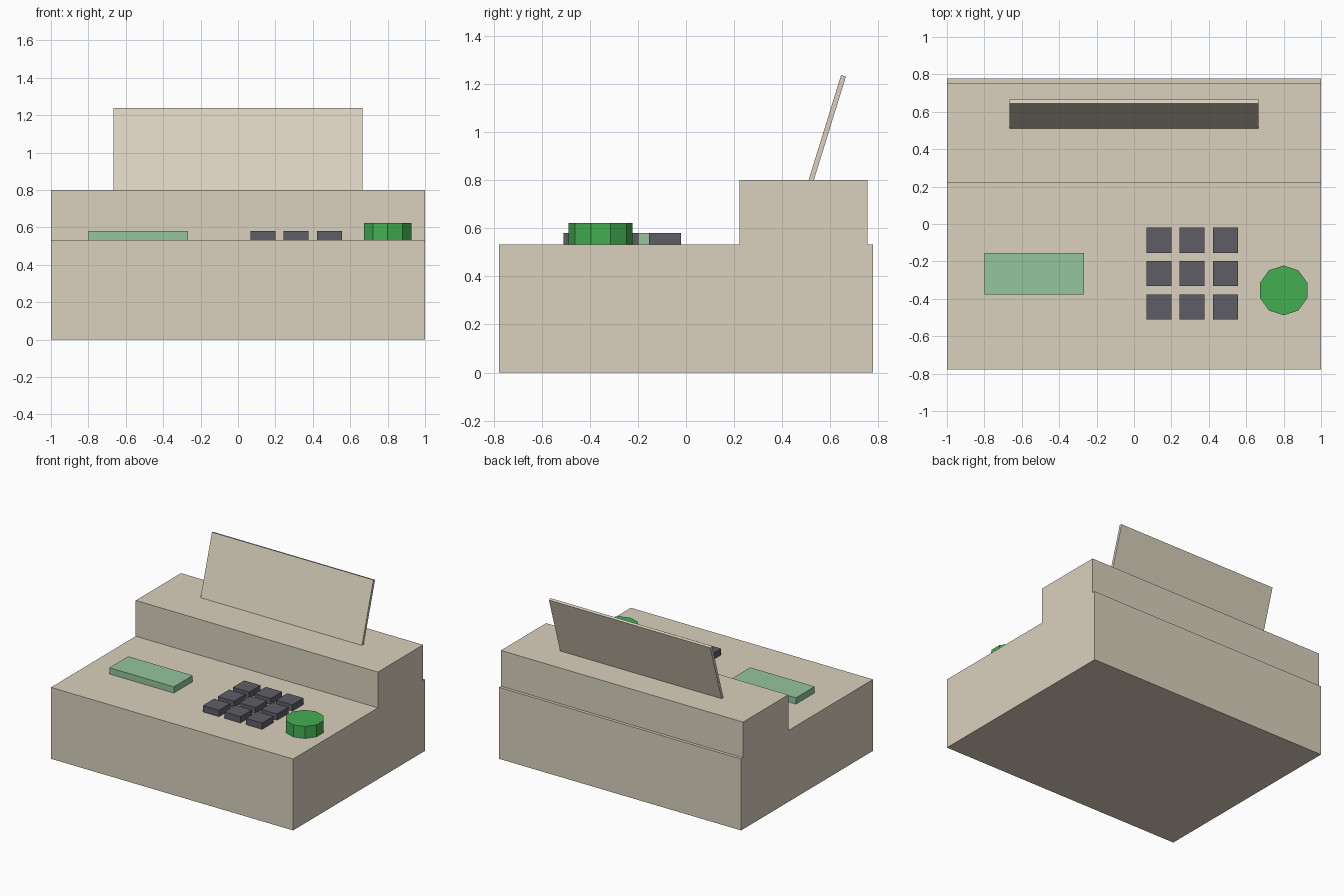
import bpy, bmesh, math
from mathutils import Matrix

if "Cube" in bpy.data.objects:
    bpy.data.objects.remove(bpy.data.objects["Cube"])


def material(name, rgb):
    m = bpy.data.materials.new(name)
    m.diffuse_color = (*rgb, 1)
    m.use_nodes = True
    m.node_tree.nodes["Principled BSDF"].inputs["Base Color"].default_value = m.diffuse_color
    return m


beige = material("warm_beige", (0.70, 0.64, 0.515))
charcoal = material("charcoal", (0.114, 0.111, 0.134))
pale_green = material("pale_green", (0.30, 0.56, 0.34))
green = material("bright_green", (0.056, 0.43, 0.086))


def finish(name, bm, mat):
    bmesh.ops.recalc_face_normals(bm, faces=bm.faces)
    mesh = bpy.data.meshes.new(name)
    bm.to_mesh(mesh)
    bm.free()
    mesh.materials.append(mat)
    obj = bpy.data.objects.new(name, mesh)
    bpy.context.collection.objects.link(obj)
    return obj


def prism(name, profile, width, mat):
    """Extrude a (y, z) side profile across x, centred on x = 0."""
    bm = bmesh.new()
    face = bm.faces.new([bm.verts.new((-width / 2, y, z)) for y, z in profile])
    ext = bmesh.ops.extrude_face_region(bm, geom=[face])
    verts = [g for g in ext["geom"] if isinstance(g, bmesh.types.BMVert)]
    bmesh.ops.translate(bm, verts=verts, vec=(width, 0, 0))
    return finish(name, bm, mat)


def box(name, centre, size, mat):
    bm = bmesh.new()
    bmesh.ops.create_cube(bm, size=1, matrix=Matrix.Diagonal((*size, 1)))
    obj = finish(name, bm, mat)
    obj.location = centre
    return obj


DECK = 0.533    # height of the front deck
TOP = 0.80      # height of the raised rear housing

# Stepped body with a narrow ledge at the back
prism("body", [(-0.778, 0), (0.778, 0), (0.778, DECK), (0.755, DECK),
               (0.755, TOP), (0.222, TOP), (0.222, DECK), (-0.778, DECK)],
      2.0, beige)

# Leaning rear panel, its foot set into the housing
tilt = 0.30
length = 0.50
panel = box("rear_panel", (0, 0, 0), (1.333, 0.021, length), beige)
panel.rotation_euler.x = -tilt
panel.location = (0, 0.655 - math.sin(tilt) * length / 2,
                  1.234 - math.cos(tilt) * length / 2)

# Display plate
box("display", (-0.533, -0.265, DECK + 0.0235), (0.533, 0.222, 0.047), pale_green)

# Three by three keypad
for row in range(3):
    for col in range(3):
        box(f"key_{row}_{col}",
            (0.133 + 0.178 * col, -0.087 - 0.178 * row, DECK + 0.0235),
            (0.134, 0.134, 0.047), charcoal)

# Ten-sided round button, a corner pointing to the front
bm = bmesh.new()
bmesh.ops.create_cone(bm, cap_ends=True, segments=10, radius1=0.133,
                      radius2=0.133, depth=0.09,
                      matrix=Matrix.Rotation(math.atan2(
                          *reversed((0.0, 1.0))), 4, 'Z'))
# Align so that one corner lies on the y axis
corner = max(bm.verts, key=lambda v: v.co.y)
bmesh.ops.rotate(bm, verts=bm.verts, cent=(0, 0, 0), matrix=Matrix.Rotation(
    math.pi / 2 - math.atan2(corner.co.y, corner.co.x), 3, 'Z'))
button = finish("round_button", bm, green)
button.location = (0.80, -0.355, DECK + 0.045)
